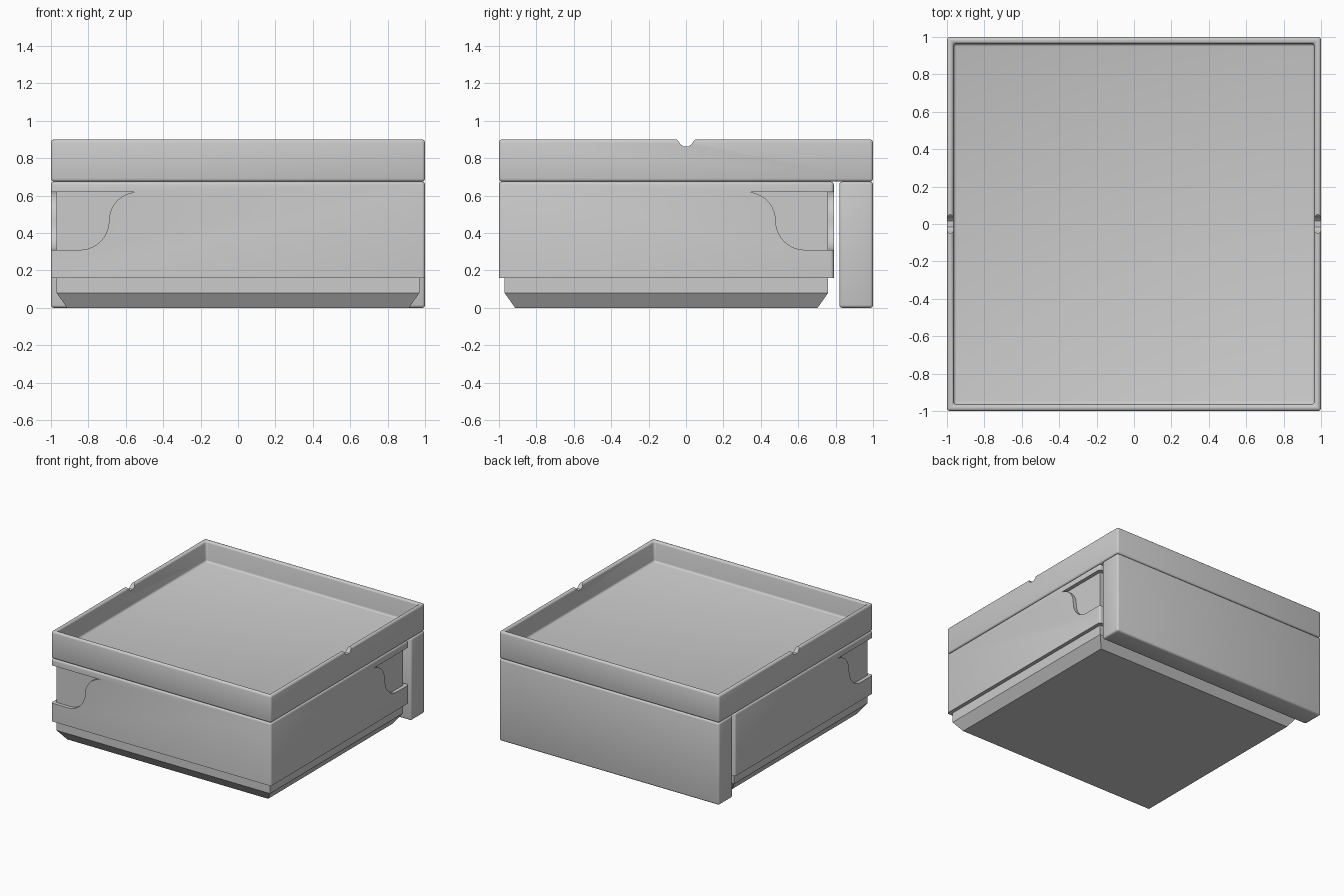
import bpy, bmesh, math
from mathutils import Vector

if "Cube" in bpy.data.objects:
    bpy.data.objects.remove(bpy.data.objects["Cube"], do_unlink=True)

grey = bpy.data.materials.new("plain grey")
grey.use_nodes = True
COLOUR = (0.6, 0.6, 0.6, 1)
grey.diffuse_color = COLOUR
grey.node_tree.nodes["Principled BSDF"].inputs["Base Color"].default_value = COLOUR


def finish(name, bm):
    bmesh.ops.recalc_face_normals(bm, faces=bm.faces)
    mesh = bpy.data.meshes.new(name)
    bm.to_mesh(mesh)
    bm.free()
    mesh.materials.append(grey)
    obj = bpy.data.objects.new(name, mesh)
    bpy.context.collection.objects.link(obj)
    return obj


def box(lo, hi):
    bm = bmesh.new()
    bmesh.ops.create_cube(bm, size=1)
    lo, hi = Vector(lo), Vector(hi)
    for v in bm.verts:
        v.co = (lo + hi) / 2 + v.co * (hi - lo)
    return bm


def face_towards(bm, direction):
    bm.normal_update()
    return max(bm.faces, key=lambda f: f.normal.dot(direction))


def round_edges(bm, edges, radius=0.016):
    bmesh.ops.bevel(bm, geom=edges, offset=radius, segments=3,
                    profile=0.5, affect='EDGES', clamp_overlap=True)


def prism(name, points, depth):
    bm = bmesh.new()
    face = bm.faces.new([bm.verts.new(p) for p in points])
    out = bmesh.ops.extrude_face_region(bm, geom=[face])
    bmesh.ops.translate(bm, vec=depth, verts=[
        g for g in out["geom"] if isinstance(g, bmesh.types.BMVert)])
    return finish(name, bm)


def cut(obj, cutter):
    cutter.hide_render = True
    mod = obj.modifiers.new("cut", 'BOOLEAN')
    mod.operation, mod.solver, mod.object = 'DIFFERENCE', 'EXACT', cutter
    bpy.context.view_layer.objects.active = obj
    bpy.ops.object.modifier_apply(modifier=mod.name)
    bpy.data.objects.remove(cutter, do_unlink=True)


def smooth(obj):
    bpy.ops.object.select_all(action='DESELECT')
    obj.select_set(True)
    bpy.context.view_layer.objects.active = obj
    bpy.ops.object.shade_smooth_by_angle(angle=math.radians(35))


# Open tray: an inset top pushed down, all edges softened
bm = box((-1, -1, 0.675), (1, 1, 0.9))
top = face_towards(bm, Vector((0, 0, 1)))
bmesh.ops.inset_region(bm, faces=[top], thickness=0.05)
out = bmesh.ops.extrude_discrete_faces(bm, faces=[top])
for v in out["faces"][0].verts:
    v.co.z = 0.73
bmesh.ops.remove_doubles(bm, verts=bm.verts, dist=0.0001)
bmesh.ops.recalc_face_normals(bm, faces=bm.faces)
round_edges(bm, [e for e in bm.edges if e.calc_face_angle(0) > 0.5])
tray = finish("tray", bm)

# Small flared notch across both side walls of the tray
half = [(0.062, 0.92), (0.05, 0.9), (0.04, 0.892), (0.033, 0.877), (0.015, 0.864)]
outline = half + [(-y, z) for y, z in reversed(half)]
cut(tray, prism("notch_cutter", [(-1.1, y, z) for y, z in outline], (2.2, 0, 0)))
smooth(tray)

# Core with a chamfered foot
bm = box((-0.97, -0.97, 0.08), (0.97, 0.76, 0.65))
bottom = face_towards(bm, Vector((0, 0, -1)))
bmesh.ops.inset_region(bm, faces=[bottom], thickness=0.08)
for v in bottom.verts:
    v.co.z = 0
finish("core", bm)

# Outer cladding, square along its lower edge
bm = box((-1, -1, 0.16), (1, 0.79, 0.675))
round_edges(bm, [e for e in bm.edges if max(v.co.z for v in e.verts) > 0.5])
cladding = finish("cladding", bm)

# S-curved recesses wrapping two opposite corners
R, LOW = 0.155, 0.31
arc = [math.radians(a) for a in range(0, 91, 9)]
curve = [(R + R * math.sin(a), LOW + R - R * math.cos(a)) for a in arc]
curve += [(3 * R - R * math.cos(a), LOW + R + R * math.sin(a)) for a in arc[1:]]
curve = [(-0.1, LOW)] + curve + [(-0.1, LOW + 2 * R)]
for s, corner in ((1, Vector((-1, -1, 0))), (-1, Vector((1, 0.79, 0)))):
    along_x = [corner + Vector((s * u, -s * 0.1, z)) for u, z in curve]
    along_y = [corner + Vector((-s * 0.1, s * u, z)) for u, z in curve]
    cut(cladding, prism("recess_cutter", along_x, (0, s * 0.135, 0)))
    cut(cladding, prism("recess_cutter", along_y, (s * 0.135, 0, 0)))
smooth(cladding)

# Separate softened back panel
bm = box((-1, 0.82, 0), (1, 1, 0.675))
round_edges(bm, bm.edges[:])
smooth(finish("back_panel", bm))
